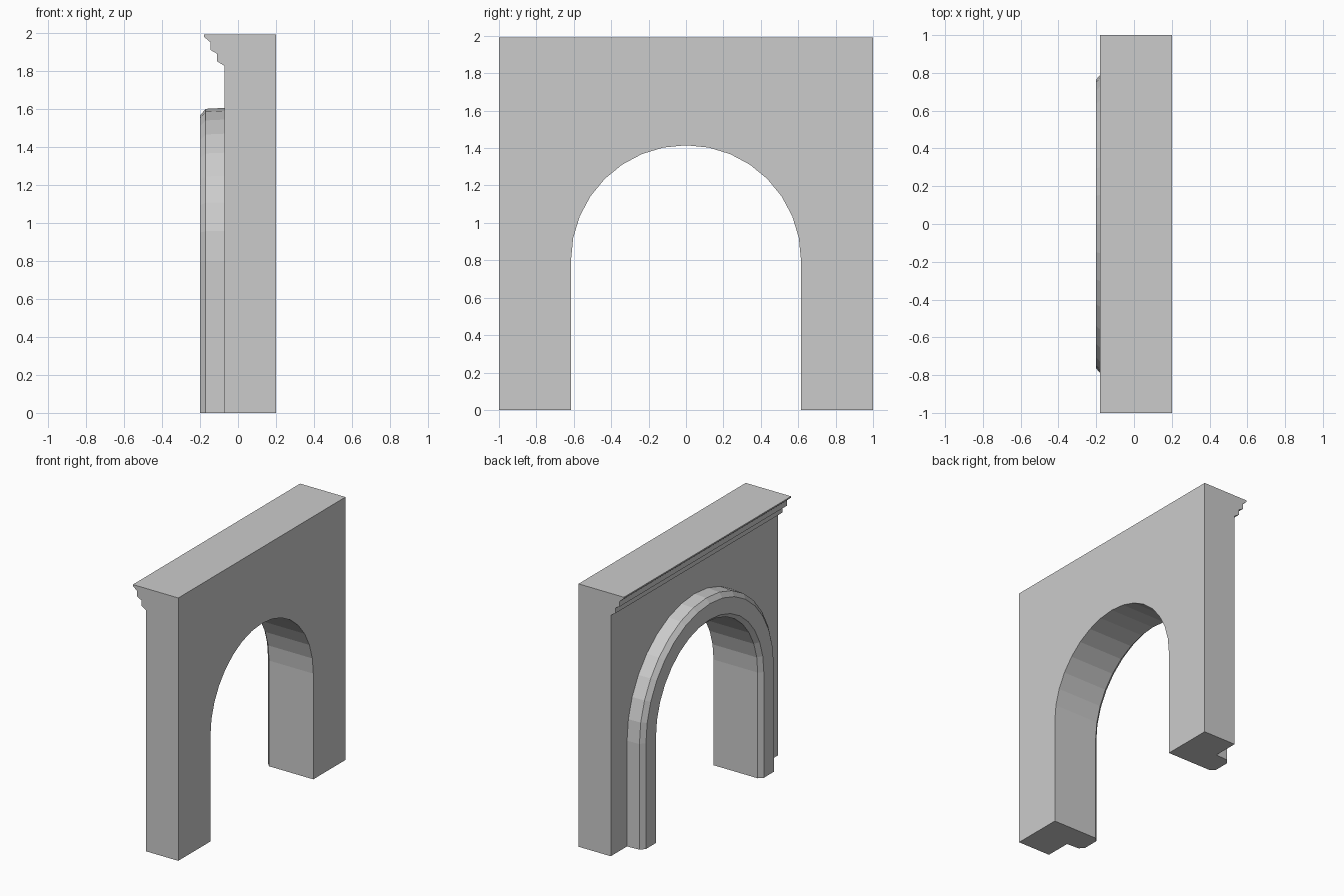
import bpy, bmesh, math

cube = bpy.data.objects.get("Cube")
if cube:
    bpy.data.objects.remove(cube, do_unlink=True)

stone = bpy.data.materials.new("grey stone")
stone.use_nodes = True
GREY = (0.6, 0.6, 0.6, 1)
stone.diffuse_color = GREY
stone.node_tree.nodes["Principled BSDF"].inputs["Base Color"].default_value = GREY

BACK, FACE = 0.2, -0.07      # wall thickness along x
HALF, TOP = 1.0, 1.99        # wall half width and height
SPRING, INNER, OUTER = 0.8, 0.615, 0.8
STEPS = 16                   # segments in the half circle


def arch_path(radius):
    """Leg foot, half circle, leg foot, as (y, z)."""
    arc = [(radius * math.cos(math.pi * i / STEPS),
            SPRING + radius * math.sin(math.pi * i / STEPS)) for i in range(STEPS + 1)]
    return [(radius, 0)] + arc + [(-radius, 0)]


def loft(name, rings):
    """Skin a list of matching closed rings and cap both ends."""
    bm = bmesh.new()
    loops = [[bm.verts.new(p) for p in ring] for ring in rings]
    n = len(loops[0])
    for a, b in zip(loops, loops[1:]):
        for i in range(n):
            j = (i + 1) % n
            bm.faces.new((a[i], a[j], b[j], b[i]))
    bm.faces.new(loops[0][::-1])
    bm.faces.new(loops[-1])
    bmesh.ops.recalc_face_normals(bm, faces=bm.faces)
    mesh = bpy.data.meshes.new(name)
    bm.to_mesh(mesh)
    bm.free()
    mesh.materials.append(stone)
    obj = bpy.data.objects.new(name, mesh)
    bpy.context.collection.objects.link(obj)
    return obj


# Wall with the arched opening
outline = [(-HALF, 0), (-HALF, TOP), (HALF, TOP), (HALF, 0)] + arch_path(INNER)
loft("wall", [[(x, y, z) for y, z in outline] for x in (FACE, BACK)])

# Arch surround: chamfered section as (x, radius), swept round the opening
section = [(FACE, INNER), (-0.17, INNER), (-0.2, INNER + 0.03),
           (-0.2, OUTER - 0.035), (-0.17, OUTER), (FACE, OUTER + 0.005)]
paths = [(x, arch_path(r)) for x, r in section]
loft("arch_surround", [[(x, *path[i]) for x, path in paths]
                       for i in range(STEPS + 3)])

# Stepped cornice along the top
cornice = [(FACE, 1.825), (-0.11, 1.85), (-0.11, 1.89), (-0.145, 1.91),
           (-0.145, 1.95), (-0.18, 1.98), (-0.18, TOP), (FACE, TOP)]
loft("cornice", [[(x, y, z) for x, z in cornice] for y in (-HALF, HALF)])
